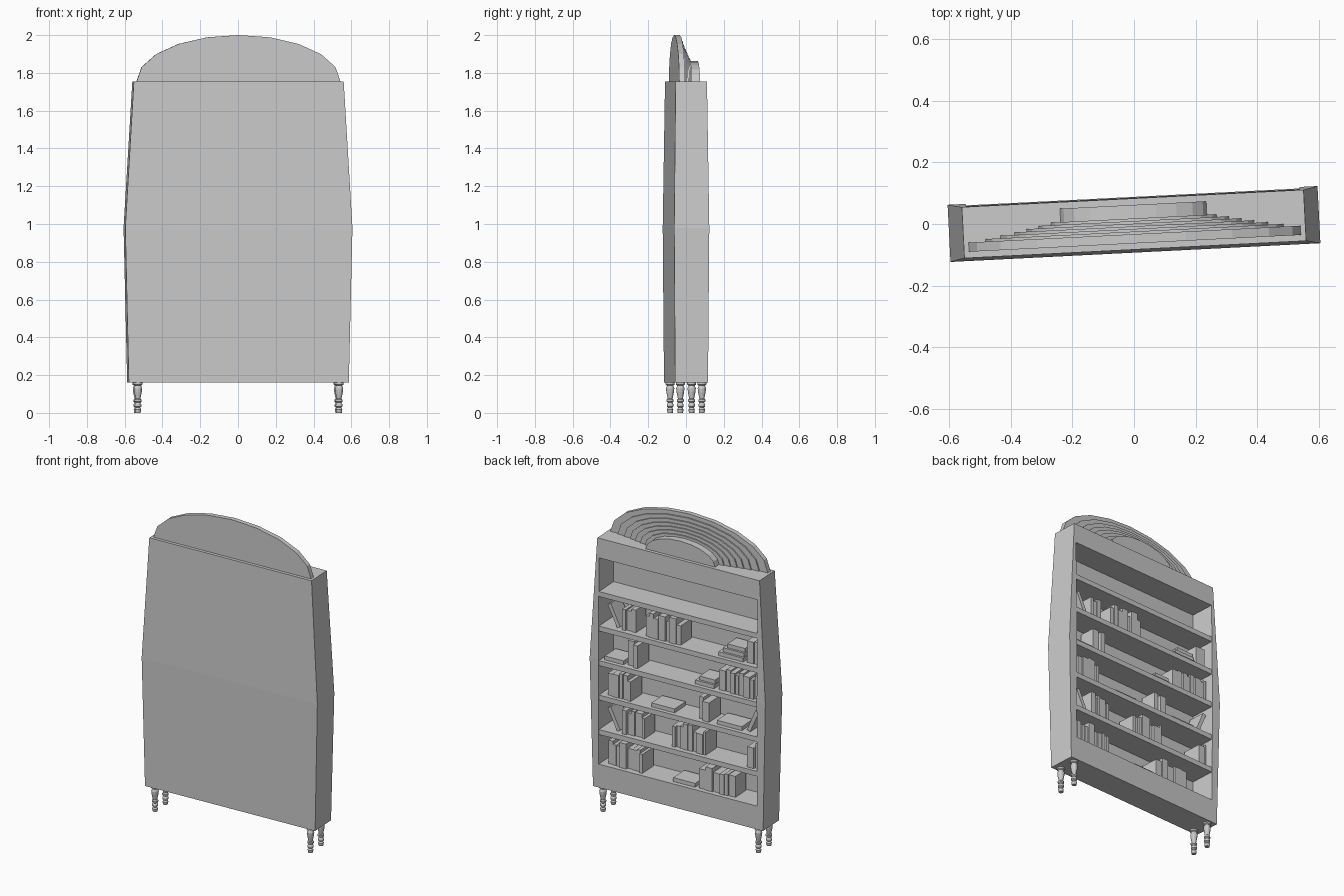
import bpy, bmesh, math, random
from mathutils import Matrix, Vector

if "Cube" in bpy.data.objects:
    bpy.data.objects.remove(bpy.data.objects["Cube"])

random.seed(4)
TURN = math.radians(2.9)      # whole bookcase is turned slightly about z


def finish(name, bm):
    bmesh.ops.recalc_face_normals(bm, faces=bm.faces)
    me = bpy.data.meshes.new(name)
    bm.to_mesh(me)
    bm.free()
    ob = bpy.data.objects.new(name, me)
    ob.rotation_euler.z = TURN
    bpy.context.collection.objects.link(ob)
    return ob


def add_box(bm, x0, x1, y0, y1, z0, z1, tilt=0):
    """Box by its limits, optionally tilted about y around its bottom middle."""
    size = Matrix.Diagonal((x1 - x0, y1 - y0, z1 - z0, 1))
    place = Matrix.Translation(((x0 + x1) / 2, (y0 + y1) / 2, z0))
    lift = Matrix.Translation((0, 0, (z1 - z0) / 2))
    bmesh.ops.create_cube(bm, size=1, matrix=place @ Matrix.Rotation(tilt, 4, 'Y') @ lift @ size)


# Case: bulged block with the shelf opening cut from its +y side
bm = bmesh.new()
rings = []
for z, hx, hy in [(0.16, 0.583, 0.087), (0.98, 0.602, 0.093), (1.755, 0.556, 0.083)]:
    rings.append([bm.verts.new((sx * hx, sy * hy, z))
                  for sx, sy in ((-1, -1), (1, -1), (1, 1), (-1, 1))])
for a, b in zip(rings, rings[1:]):
    for i in range(4):
        j = (i + 1) % 4
        bm.faces.new((a[i], a[j], b[j], b[i]))
bm.faces.new(rings[0])
bm.faces.new(rings[-1])
case = finish("case", bm)

bm = bmesh.new()
add_box(bm, -0.543, 0.543, -0.075, 0.3, 0.31, 1.63)
cutter = finish("opening_cutter", bm)
cutter.hide_render = True
mod = case.modifiers.new("opening", 'BOOLEAN')
mod.operation = 'DIFFERENCE'
mod.solver = 'EXACT'
mod.object = cutter
bpy.context.view_layer.objects.active = case
bpy.ops.object.modifier_apply(modifier=mod.name)
bpy.data.objects.remove(cutter)

# Shelves
STEP, BASE, THICK = 0.221, 0.31, 0.032
for i in range(1, 6):
    bm = bmesh.new()
    top = BASE + i * STEP
    add_box(bm, -0.545, 0.545, -0.077, 0.086, top - THICK, top)
    finish("shelf", bm)


# Crest: stepped half-ellipse layers on top of the case
def half_disc(name, r, y0, y1, sides=10):
    bm = bmesh.new()
    pts = [(r * math.cos(math.pi * k / sides),
            1.755 + r * 0.454 * math.sin(math.pi * k / sides)) for k in range(sides + 1)]
    face = bm.faces.new([bm.verts.new((x, y0, z)) for x, z in pts])
    ext = bmesh.ops.extrude_face_region(bm, geom=[face])["geom"]
    bmesh.ops.translate(bm, vec=(0, y1 - y0, 0),
                        verts=[v for v in ext if isinstance(v, bmesh.types.BMVert)])
    finish(name, bm)


for k, r in enumerate((0.54, 0.485, 0.435, 0.39, 0.35, 0.31, 0.27)):
    half_disc("crest_layer", r, -0.063 if k == 0 else -0.04, -0.033 + k * 0.0085)
half_disc("crest_boss", 0.238, 0.0, 0.062)

# Turned legs
profile = [(0.0, 0.162), (0.024, 0.162), (0.024, 0.15), (0.016, 0.145), (0.022, 0.13),
           (0.02, 0.11), (0.013, 0.075), (0.019, 0.07), (0.019, 0.06), (0.012, 0.054),
           (0.018, 0.044), (0.018, 0.034), (0.011, 0.028), (0.017, 0.018), (0.014, 0.0), (0.0, 0.0)]
for sx in (-1, 1):
    for sy in (-1, 1):
        bm = bmesh.new()
        vs = [bm.verts.new((r, 0, z)) for r, z in profile]
        es = [bm.edges.new(e) for e in zip(vs, vs[1:])]
        bmesh.ops.spin(bm, geom=vs + es, cent=(0, 0, 0), axis=(0, 0, 1),
                       angle=math.tau, steps=12)
        bmesh.ops.remove_doubles(bm, verts=bm.verts, dist=1e-4)
        bmesh.ops.translate(bm, vec=(sx * 0.533, sy * 0.057, 0), verts=bm.verts)
        finish("leg", bm)

# Books; u runs left to right as seen from the open side (u = -x)
BACK = -0.06


def upright(bm, u0, u1, z):
    u = u0
    while u < u1 - 0.012:
        t = min(random.choice((0.022, 0.03, 0.045)), u1 - u)
        h = random.uniform(0.12, 0.165)
        add_box(bm, -u - t, -u, BACK, random.uniform(0.045, 0.065), z, z + h)
        u += t + 0.003


def flat(bm, u0, u1, z, count=1):
    for k in range(count):
        add_box(bm, -u1, -u0 - 0.025 * k, BACK, 0.06 - 0.01 * k, z + 0.027 * k, z + 0.027 * k + 0.025)


def leaning(bm, u, z, tilt):
    add_box(bm, -u - 0.012, -u + 0.012, BACK, 0.05, z + 0.005, z + 0.155, tilt)


rows = {
    4: [("lean", -0.43, 0.45), ("up", -0.40, -0.30), ("up", -0.24, 0.0),
        ("flat", 0.26, 0.43, 3), ("up", 0.45, 0.535)],
    3: [("flat", -0.52, -0.39, 1), ("up", -0.37, -0.29), ("flat", 0.10, 0.23, 2), ("up", 0.26, 0.53)],
    2: [("up", -0.50, -0.33), ("flat", -0.20, -0.04, 1), ("up", 0.12, 0.21),
        ("flat", 0.25, 0.42, 1), ("lean", 0.46, -0.4)],
    1: [("lean", -0.43, 0.45), ("up", -0.40, -0.25), ("up", -0.06, 0.17), ("up", 0.46, 0.535)],
    0: [("up", -0.50, -0.26), ("flat", -0.05, 0.10, 1), ("up", 0.125, 0.38)],
}
for level, items in rows.items():
    bm = bmesh.new()
    z = BASE + level * STEP
    for kind, *args in items:
        if kind == "up":
            upright(bm, args[0], args[1], z)
        elif kind == "flat":
            flat(bm, args[0], args[1], z, args[2])
        else:
            leaning(bm, args[0], z, args[1])
    finish("books", bm)
